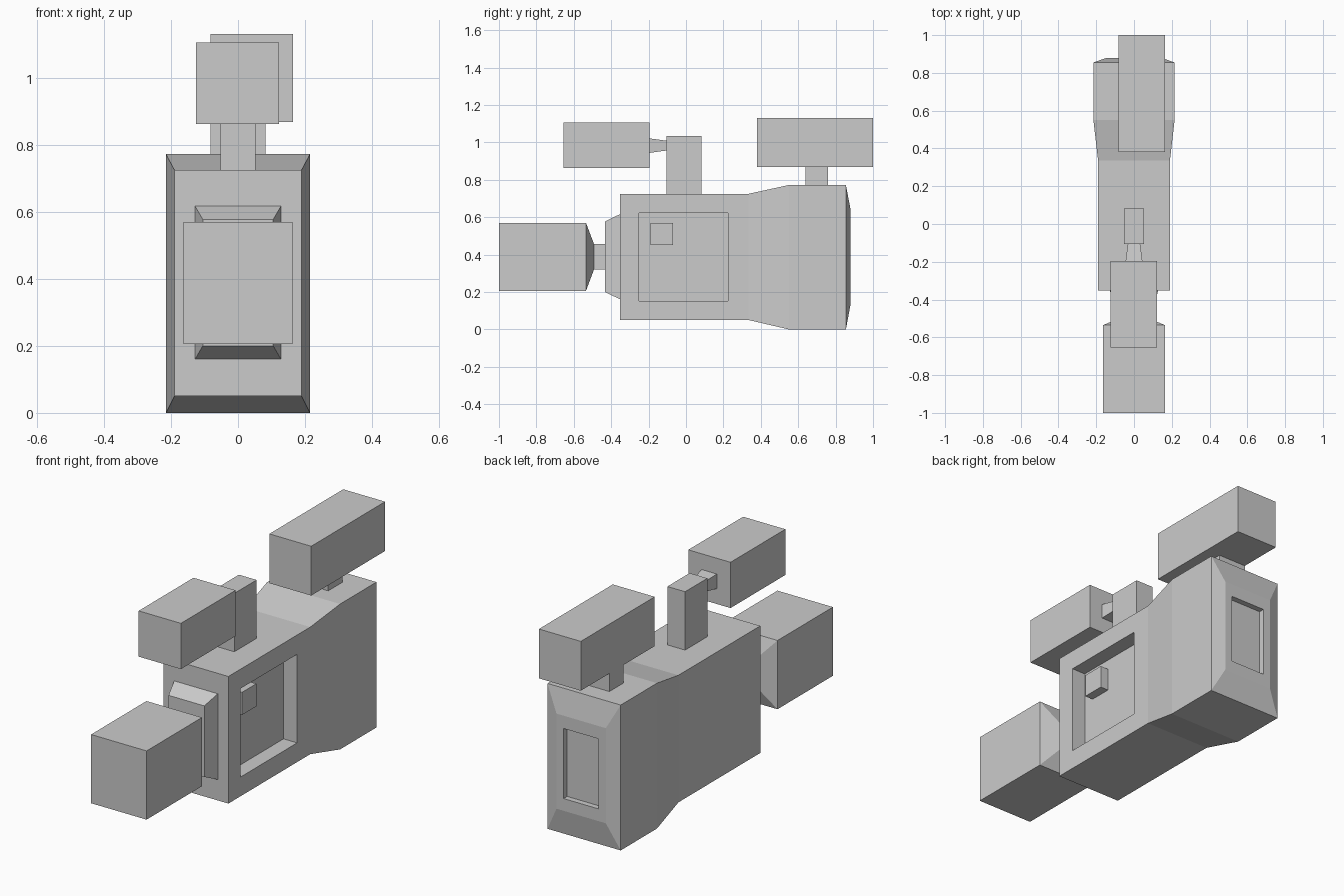
import bpy, bmesh
from mathutils import Vector

if "Cube" in bpy.data.objects:
    bpy.data.objects.remove(bpy.data.objects["Cube"])


def rect(y, hx, z0, z1):
    """Rectangular cross-section at depth y."""
    return [(-hx, y, z0), (hx, y, z0), (hx, y, z1), (-hx, y, z1)]


def loft(name, sections, recesses=()):
    """Join rectangular sections along y; optionally sink pockets into flat faces."""
    bm = bmesh.new()
    rings = [[bm.verts.new(p) for p in rect(*s)] for s in sections]
    for a, b in zip(rings, rings[1:]):
        for i in range(4):
            j = (i + 1) % 4
            bm.faces.new((a[i], a[j], b[j], b[i]))
    bm.faces.new(rings[0][::-1])
    bm.faces.new(rings[-1])
    for rim, push in recesses:
        # the host face is the one whose plane and area hold the whole rim
        mid = sum((Vector(p) for p in rim), Vector()) / 4
        bm.normal_update()
        face = min(bm.faces, key=lambda f: (f.calc_center_median() - mid).length)
        rim_v = [bm.verts.new(p) for p in rim]
        floor = [bm.verts.new(Vector(p) + Vector(push)) for p in rim]
        outer = [min(face.verts, key=lambda v: (v.co - r.co).length) for r in rim_v]
        bm.faces.remove(face)
        for a, b in ((outer, rim_v), (rim_v, floor)):
            for i in range(4):
                j = (i + 1) % 4
                bm.faces.new((a[i], a[j], b[j], b[i]))
        bm.faces.new(floor)
    bmesh.ops.recalc_face_normals(bm, faces=bm.faces[:])
    mesh = bpy.data.meshes.new(name)
    bm.to_mesh(mesh)
    bm.free()
    ob = bpy.data.objects.new(name, mesh)
    bpy.context.collection.objects.link(ob)
    return ob


def box(name, x0, x1, y0, y1, z0, z1):
    ob = loft(name, [(y0, (x1 - x0) / 2, z0, z1), (y1, (x1 - x0) / 2, z0, z1)])
    ob.location.x = (x0 + x1) / 2
    return ob


# Main body, flared at the rear, with a side pocket and a rear pocket
side_rim = [(0.19, -0.25, 0.152), (0.19, 0.225, 0.152),
            (0.19, 0.225, 0.622), (0.19, -0.25, 0.622)]
loft("camera_body",
     [(-0.352, 0.19, 0.05, 0.725), (0.335, 0.19, 0.05, 0.725),
      (0.55, 0.215, 0, 0.772), (0.855, 0.215, 0, 0.772),
      (0.88, 0.145, 0.135, 0.64)],
     [(side_rim, (-0.08, 0, 0)),
      (rect(0.88, 0.103, 0.2, 0.572), (0, -0.03, 0))])
box("side_button", 0.105, 0.157, -0.19, -0.07, 0.45, 0.57)

# Lens: tapered mount, neck flaring into the square hood
loft("lens_mount", [(-0.345, 0.13, 0.157, 0.62), (-0.433, 0.105, 0.2, 0.577)])
loft("lens_hood", [(-1.0, 0.163, 0.205, 0.57), (-0.535, 0.163, 0.205, 0.57),
                   (-0.492, 0.06, 0.32, 0.457), (-0.43, 0.06, 0.32, 0.457)])

# Front accessory on its post
box("front_post", -0.052, 0.052, -0.105, 0.082, 0.715, 1.035)
loft("front_arm", [(-0.2, 0.045, 0.943, 1.022), (-0.1, 0.032, 0.957, 1.008)])
box("front_block", -0.125, 0.123, -0.655, -0.195, 0.862, 1.105)

# Rear accessory, set off to the right, on a short post
box("rear_post", -0.082, 0.082, 0.64, 0.76, 0.76, 0.875)
box("rear_block", -0.082, 0.164, 0.38, 1.0, 0.868, 1.13)
